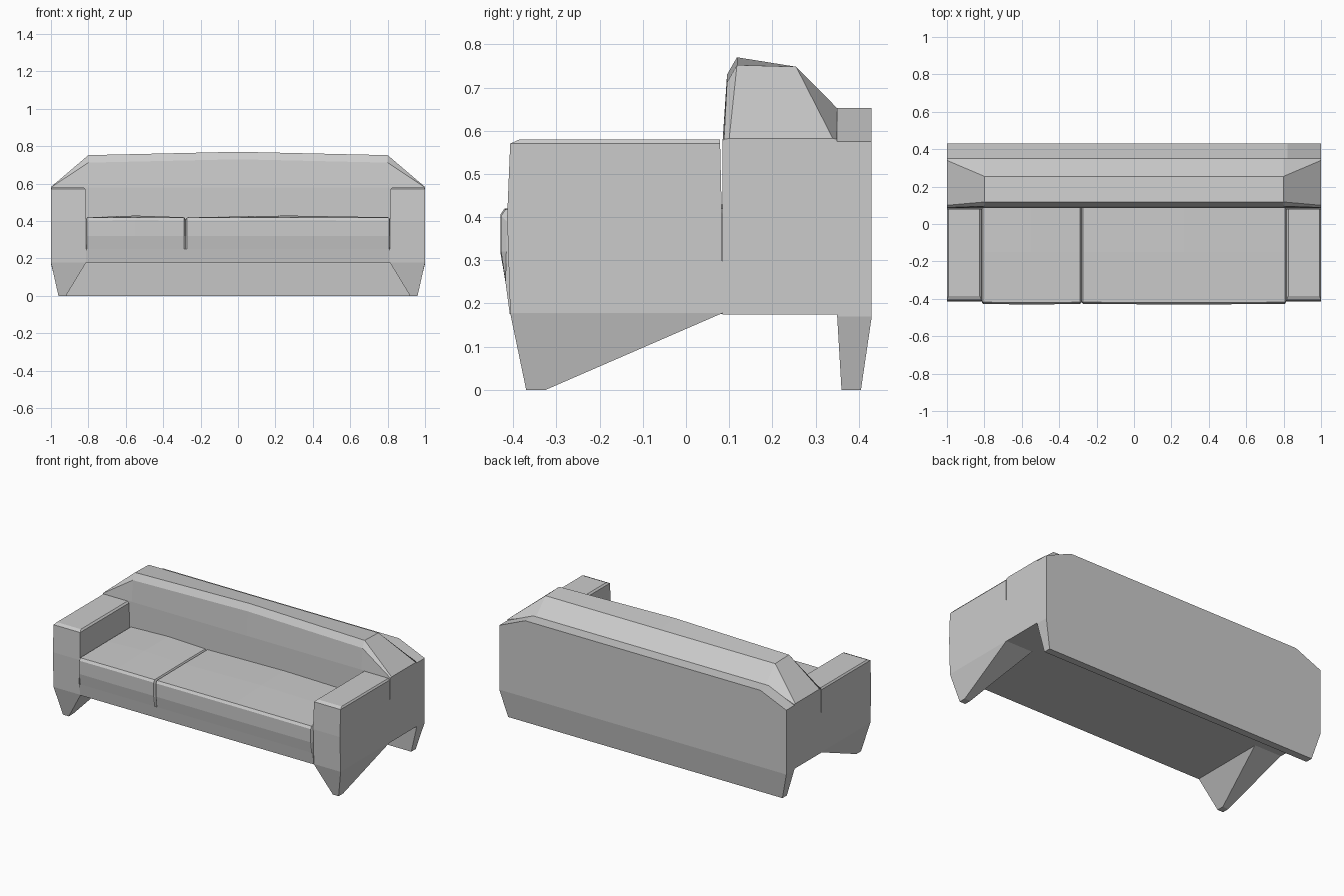
import bpy, bmesh

if "Cube" in bpy.data.objects:
    bpy.data.objects.remove(bpy.data.objects["Cube"])


def loft(name, rings, mirror=False):
    """Skin a list of equal-length point rings and cap both ends."""
    bm = bmesh.new()
    loops = [[bm.verts.new(p) for p in ring] for ring in rings]
    n = len(loops[0])
    for a, b in zip(loops, loops[1:]):
        for i in range(n):
            j = (i + 1) % n
            bm.faces.new((a[i], a[j], b[j], b[i]))
    bm.faces.new(loops[0])
    bm.faces.new(loops[-1])
    bmesh.ops.recalc_face_normals(bm, faces=bm.faces)
    mesh = bpy.data.meshes.new(name)
    bm.to_mesh(mesh)
    bm.free()
    obj = bpy.data.objects.new(name, mesh)
    bpy.context.collection.objects.link(obj)
    if mirror:
        obj.modifiers.new("mirror", 'MIRROR')
    return obj


def rect(z, x0, x1, y0, y1):
    return [(x0, y0, z), (x1, y0, z), (x1, y1, z), (x0, y1, z)]


def section(x, profile):
    return [(x, y, z) for y, z in profile]


# Armrests running down into tapered front legs
loft("armrest_with_front_leg", [
    rect(0.00, 0.92, 0.96, -0.37, -0.325),
    rect(0.178, 0.812, 1.0, -0.407, 0.085),
    rect(0.40, 0.812, 1.0, -0.414, 0.083),
    rect(0.57, 0.815, 1.0, -0.407, 0.079),
    rect(0.58, 0.825, 0.992, -0.385, 0.079),
], mirror=True)

# Back panel reaching the floor, with clipped upper corners
loft("back_panel", [
    rect(0.00, -0.955, 0.955, 0.36, 0.405),
    rect(0.17, -1.0, 1.0, 0.35, 0.43),
    rect(0.575, -1.0, 1.0, 0.35, 0.43),
    rect(0.652, -0.82, 0.82, 0.35, 0.43),
])

# Backrest: low square ends rising to a slightly crowned middle
end = [(0.085, 0.175), (0.085, 0.42), (0.085, 0.578), (0.088, 0.58),
       (0.10, 0.582), (0.34, 0.582), (0.35, 0.58), (0.35, 0.175)]


def back_profile(top):
    return [(0.085, 0.175), (0.085, 0.42), (0.085, 0.58),
            (0.095, top - 0.04), (0.118, top), (0.255, 0.748),
            (0.35, 0.652), (0.35, 0.175)]


loft("backrest", [
    section(-1.0, end),
    section(-0.8, back_profile(0.752)),
    section(0.0, back_profile(0.77)),
    section(0.8, back_profile(0.752)),
    section(1.0, end),
])


# Seat cushions, pinched along the seam and bulging at the front
def seat_profile(crown, pinch):
    return [(-0.408, 0.176), (-0.418, 0.25), (-0.43 + pinch, 0.32),
            (-0.43 + pinch, 0.405 - pinch), (-0.42 + pinch, 0.42 - pinch),
            (-0.15, 0.422 + crown - pinch), (0.087, 0.422 + crown - pinch),
            (0.087, 0.176)]


for name, x0, x1 in (("small_seat_cushion", -0.814, -0.28),
                     ("large_seat_cushion", -0.28, 0.814)):
    loft(name, [
        section(x0, seat_profile(0, 0.014)),
        section(x0 + 0.008, seat_profile(0, 0.002)),
        section((x0 + x1) / 2, seat_profile(0.007, 0)),
        section(x1 - 0.008, seat_profile(0, 0.002)),
        section(x1, seat_profile(0, 0.014)),
    ])
